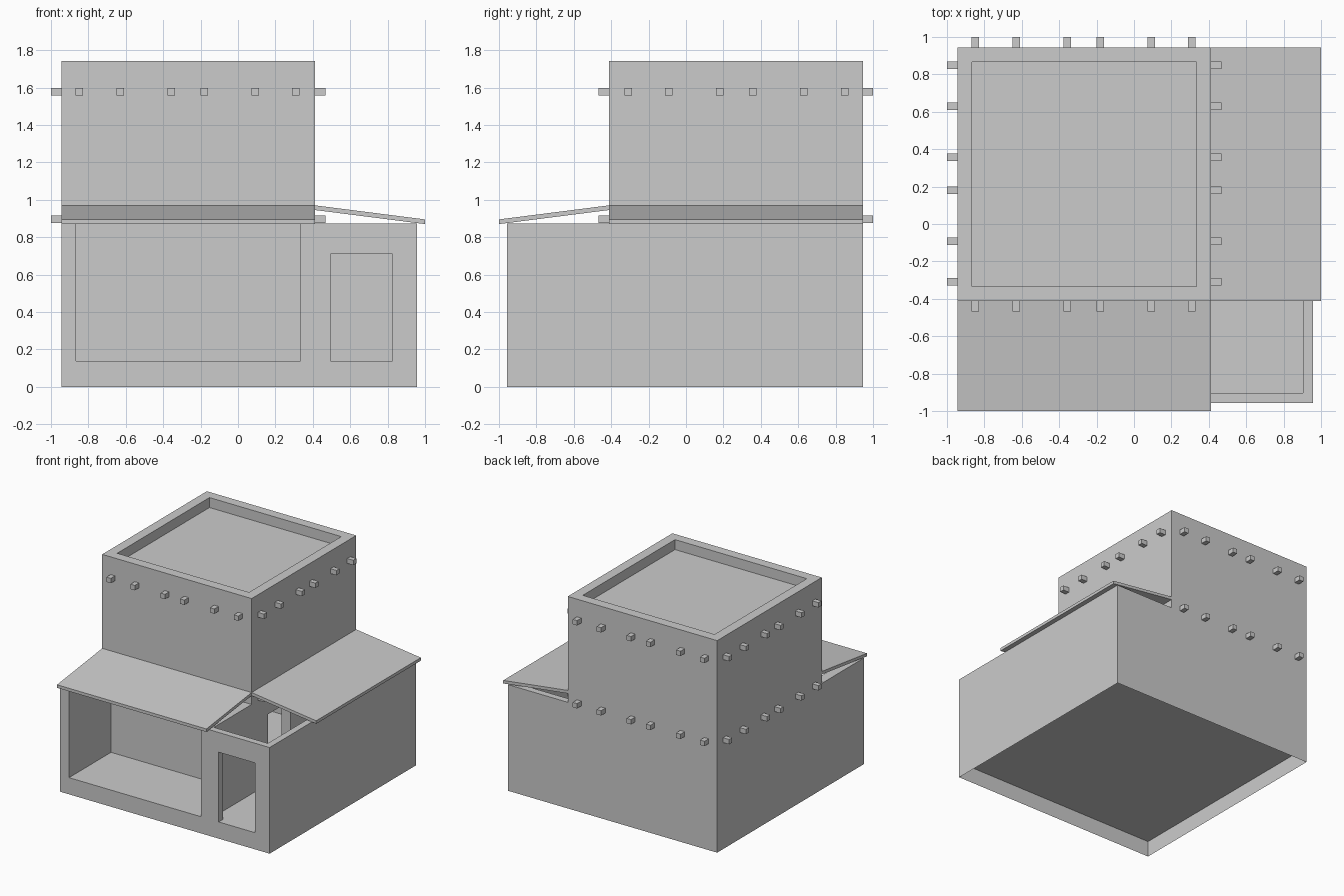
import bpy, bmesh

if "Cube" in bpy.data.objects:
    bpy.data.objects.remove(bpy.data.objects["Cube"])


def mesh_object(name, bm):
    bmesh.ops.recalc_face_normals(bm, faces=bm.faces)
    me = bpy.data.meshes.new(name)
    bm.to_mesh(me)
    bm.free()
    ob = bpy.data.objects.new(name, me)
    bpy.context.scene.collection.objects.link(ob)
    return ob


def add_box(bm, x0, x1, y0, y1, z0, z1):
    verts = bmesh.ops.create_cube(bm, size=1)["verts"]
    for v in verts:
        v.co.x = x1 if v.co.x > 0 else x0
        v.co.y = y1 if v.co.y > 0 else y0
        v.co.z = z1 if v.co.z > 0 else z0


def box(name, *dims):
    bm = bmesh.new()
    add_box(bm, *dims)
    return mesh_object(name, bm)


L, R, F, B = -0.945, 0.413, -0.413, 0.945   # tower sides
WALL, FLOOR, LOW, TOP = 0.08, 0.137, 0.872, 1.742

# House body carved from one block
house = box("house_walls", L, 0.958, -0.958, B, 0, TOP)
cuts = [
    (-2, 2, -2, F, LOW, 3),                                    # above porch
    (R, 2, -2.1, 2, LOW, 3.1),                                 # above side room
    (L + WALL, R - WALL, F + WALL, B - WALL, 1.66, 3),         # roof parapet
    (L + WALL, R - WALL, -2, F, FLOOR, 1),                     # porch
    (R, 0.904, -0.904, 0.89, FLOOR, 1),                        # side room
    (0.495, 0.825, -2, -0.85, FLOOR, 0.71),                    # front doorway
    (L + WALL, R - WALL, F + WALL, B - WALL, FLOOR, LOW),      # tower room
    (0.3, 0.5, -0.2, 0.09, FLOOR, 0.71),                       # inner doorway
]
for dims in cuts:
    cutter = box("cutter", *dims)
    cutter.hide_render = True
    mod = house.modifiers.new("cut", "BOOLEAN")
    mod.operation = "DIFFERENCE"
    mod.solver = "EXACT"
    mod.object = cutter
    bpy.context.view_layer.update()
    deps = bpy.context.evaluated_depsgraph_get()
    result = bpy.data.meshes.new_from_object(house.evaluated_get(deps))
    house.modifiers.clear()
    house.data = result
    bpy.data.objects.remove(cutter)

# Open the underside and show the floor from below
bm = bmesh.new()
bm.from_mesh(house.data)
bottom = [f for f in bm.faces if all(v.co.z < 0.001 for v in f.verts)]
bmesh.ops.delete(bm, geom=bottom, context="FACES_ONLY")
bm.to_mesh(house.data)
bm.free()

bm = bmesh.new()
bm.faces.new([bm.verts.new((x, y, FLOOR - 0.004)) for x, y in
              ((L, -0.958), (L, B), (0.958, B), (0.958, -0.958))])
under = mesh_object("floor_underside", bm)
if under.data.polygons[0].normal.z > 0:
    under.data.flip_normals()


# Two sloping lean-to roofs, from (distance, height) profile
def lean_to(name, place, a, b):
    profile = [(0.413, 0.97), (1.0, 0.895), (1.0, 0.87), (0.413, 0.945)]
    bm = bmesh.new()
    ends = [[bm.verts.new(place(d, t, z)) for d, z in profile] for t in (a, b)]
    for e in ends:
        bm.faces.new(e)
    for i in range(4):
        j = (i + 1) % 4
        bm.faces.new((ends[0][i], ends[0][j], ends[1][j], ends[1][i]))
    return mesh_object(name, bm)


lean_to("porch_roof", lambda d, t, z: (t, -d, z), L, R)
lean_to("side_roof", lambda d, t, z: (d, t, z), F, B)

# Rows of projecting beam ends on all four tower sides
spots = [-0.848, -0.63, -0.356, -0.18, 0.092, 0.31]
h, out = 0.02, 0.055
for row, z in (("lower", 0.895), ("upper", 1.577)):
    bm = bmesh.new()
    for s in spots:
        add_box(bm, s - h, s + h, F - out, F, z - h, z + h)
        add_box(bm, s - h, s + h, B, B + out, z - h, z + h)
        add_box(bm, L - out, L, -s - h, -s + h, z - h, z + h)
        add_box(bm, R, R + out, -s - h, -s + h, z - h, z + h)
    mesh_object(row + "_beam_ends", bm)
